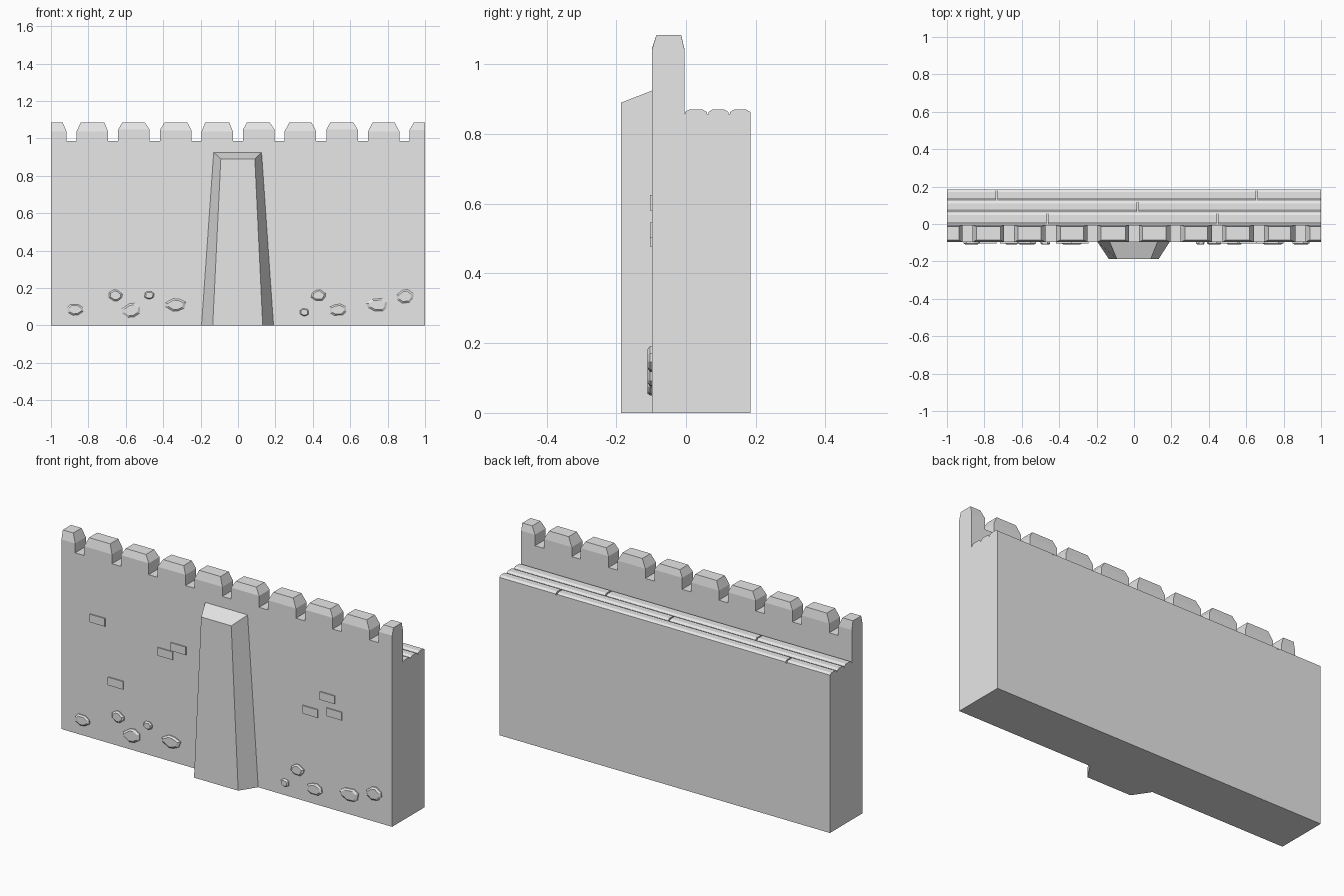
import bpy, bmesh, math, random

random.seed(4)
if "Cube" in bpy.data.objects:
    bpy.data.objects.remove(bpy.data.objects["Cube"], do_unlink=True)

stone = bpy.data.materials.new("stone grey")
stone.use_nodes = True
GREY = (0.8, 0.8, 0.8, 1)
stone.diffuse_color = GREY
stone.node_tree.nodes["Principled BSDF"].inputs["Base Color"].default_value = GREY

FRONT, BACK = -0.097, 0.185


def loft(name, rings):
    """Join rings of equal point count with side faces and cap both ends."""
    bm = bmesh.new()
    loops = [[bm.verts.new(p) for p in ring] for ring in rings]
    n = len(loops[0])
    for a, b in zip(loops, loops[1:]):
        for i in range(n):
            j = (i + 1) % n
            bm.faces.new((a[i], a[j], b[j], b[i]))
    bm.faces.new(loops[0][::-1])
    bm.faces.new(loops[-1])
    bmesh.ops.recalc_face_normals(bm, faces=bm.faces)
    mesh = bpy.data.meshes.new(name)
    bm.to_mesh(mesh)
    bm.free()
    mesh.materials.append(stone)
    obj = bpy.data.objects.new(name, mesh)
    bpy.context.collection.objects.link(obj)
    return obj


def rect(x0, x1, y0, y1, z):
    return [(x0, y0, z), (x1, y0, z), (x1, y1, z), (x0, y1, z)]


def along_x(name, x0, x1, profile):
    return loft(name, [[(x, y, z) for y, z in profile] for x in (x0, x1)])


# Wall body with the raised parapet at the front
along_x("wall", -1, 1, [(FRONT, 0), (BACK, 0), (BACK, 0.858), (-0.005, 0.858),
                        (-0.005, 0.985), (FRONT, 0.985)])

# Merlons: chamfered blocks between evenly spaced gaps, cut flush at the ends
PITCH, GAP = 0.2225, 0.054
edges = [-1.0]
for k in range(-4, 5):
    edges += [k * PITCH - GAP / 2, k * PITCH + GAP / 2]
edges.append(1.0)
for i in range(0, len(edges), 2):
    x0, x1 = edges[i], edges[i + 1]
    cl = 0 if x0 == -1 else random.uniform(0.018, 0.026)
    cr = 0 if x1 == 1 else random.uniform(0.018, 0.026)
    shoulder = random.uniform(1.035, 1.05)
    loft(f"merlon_{i // 2 + 1}", [
        rect(x0, x1, FRONT, -0.005, 0.985),
        rect(x0, x1, FRONT, -0.005, shoulder),
        rect(x0 + cl, x1 - cr, -0.085, -0.014, 1.084)])

# Walkway planks: three rows with staggered joints and bevelled long edges
rows = [(-0.003, 0.06, [-0.465, 0.445]), (0.064, 0.122, [0.02]),
        (0.126, BACK, [-0.735, 0.655])]
for r, (y0, y1, joints) in enumerate(rows):
    ends = [-1] + joints + [1]
    for p, (a, b) in enumerate(zip(ends, ends[1:])):
        x0 = a if a == -1 else a + 0.004
        x1 = b if b == 1 else b - 0.004
        along_x(f"plank_{r + 1}_{p + 1}", x0, x1, [
            (y0, 0.855), (y1, 0.855), (y1, 0.863), (y1 - 0.013, 0.871),
            (y0 + 0.013, 0.871), (y0, 0.863)])

# Tapered buttress with a sloping top
loft("buttress", [
    [(-0.195, FRONT, 0), (-0.135, -0.187, 0), (0.132, -0.187, 0), (0.19, FRONT, 0)],
    [(-0.13, FRONT, 0.925), (-0.092, -0.187, 0.89), (0.09, -0.187, 0.89),
     (0.126, FRONT, 0.925)]])

# Thin bricks standing slightly proud of the front
bricks = [(-0.78, 0.655), (-0.29, 0.63), (-0.37, 0.582), (-0.67, 0.34),
          (0.61, 0.603), (0.652, 0.525), (0.507, 0.5)]
for i, (x, z) in enumerate(bricks):
    loft(f"brick_{i + 1}", [rect(x - 0.046, x + 0.046, FRONT - 0.006, FRONT + 0.01, h)
                            for h in (z - 0.022, z + 0.022)])

# Rounded field stones near the foot: centre x, z and half sizes
stones = [(-0.87, 0.085, 0.045, 0.03), (-0.655, 0.16, 0.038, 0.031),
          (-0.475, 0.162, 0.027, 0.022), (-0.57, 0.08, 0.05, 0.037),
          (-0.335, 0.11, 0.057, 0.035), (0.355, 0.07, 0.026, 0.02),
          (0.43, 0.16, 0.038, 0.031), (0.535, 0.083, 0.045, 0.031),
          (0.745, 0.11, 0.057, 0.036), (0.892, 0.155, 0.048, 0.036)]
for i, (x, z, rx, rz) in enumerate(stones):
    outline = []
    for k in range(8):
        a = math.tau * (k + 0.5 + random.uniform(-0.25, 0.25)) / 8
        s = random.uniform(0.95, 1.1)
        outline.append((rx * s * math.cos(a), rz * s * math.sin(a)))
    loft(f"field_stone_{i + 1}", [
        [(x + u * s, y, z + v * s) for u, v in outline]
        for s, y in ((1, FRONT + 0.01), (1, FRONT - 0.006), (0.75, FRONT - 0.013))])
